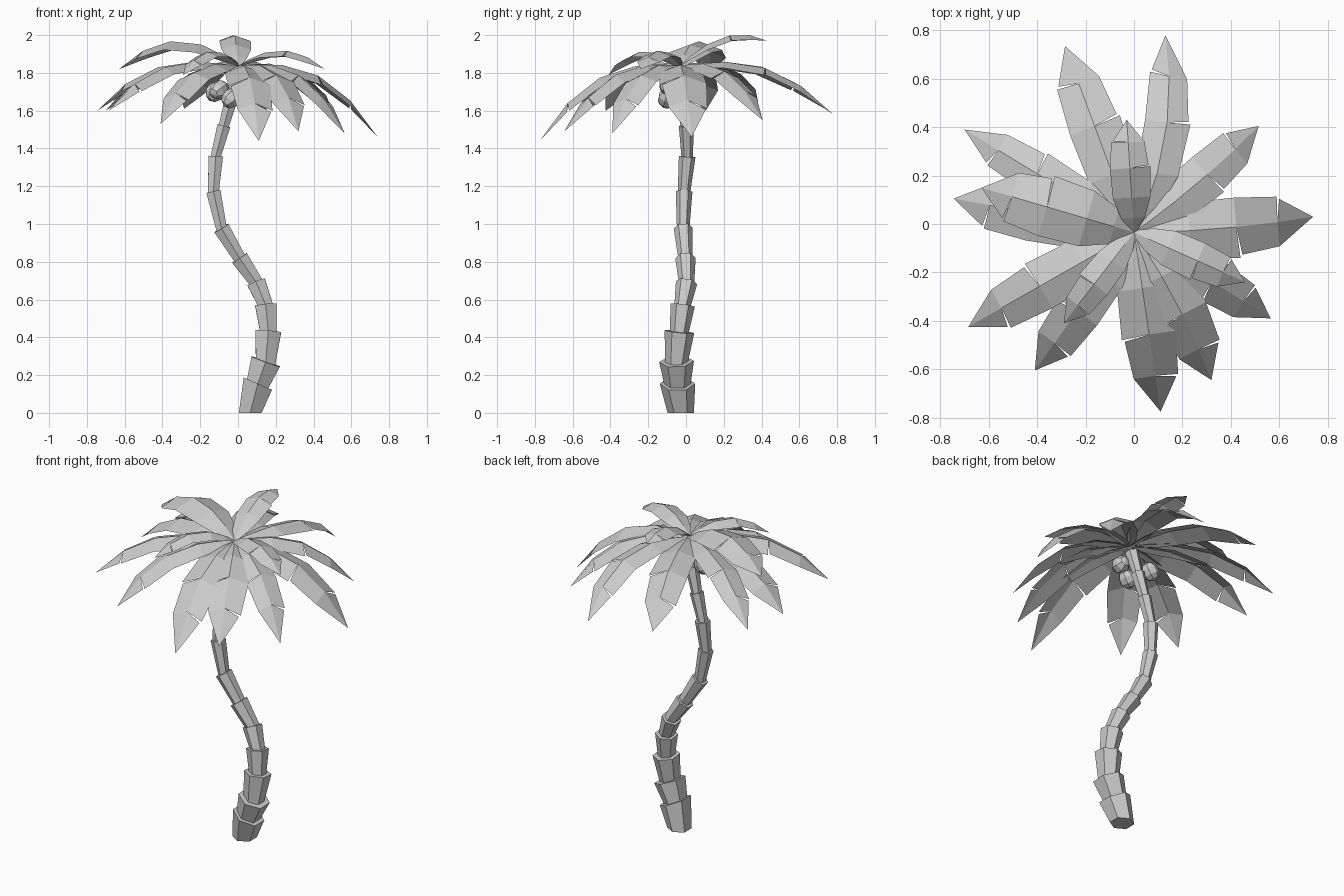
import bpy, bmesh, math
from mathutils import Vector

if "Cube" in bpy.data.objects:
    bpy.data.objects.remove(bpy.data.objects["Cube"])


def finish(name, bm):
    me = bpy.data.meshes.new(name)
    bm.to_mesh(me)
    bm.free()
    ob = bpy.data.objects.new(name, me)
    bpy.context.collection.objects.link(ob)
    return ob


# Trunk: stacked flared hexagonal sections (x, y, z, radius of the top rim)
RINGS = [(.065, -.028, 0, .075), (.105, -.045, .155, .094), (.147, -.05, .272, .092),
         (.16, -.035, .43, .079), (.147, -.018, .57, .065), (.097, .003, .69, .057),
         (.008, -.003, .82, .054), (-.088, -.015, .978, .05), (-.13, -.01, 1.172, .044),
         (-.118, .006, 1.357, .044), (-.075, .002, 1.52, .04), (-.035, -.01, 1.665, .04),
         (-.01, -.03, 1.80, .04)]


def hex_ring(bm, c, d, r):
    side = Vector((0, 1, 0))
    side = (side - d * side.dot(d)).normalized()
    other = side.cross(d)
    out = []
    for i in range(6):
        a = i * math.pi / 3
        p = c + r * (math.cos(a) * side + math.sin(a) * other)
        p.z = max(p.z, 0)
        out.append(bm.verts.new(p))
    return out


bm = bmesh.new()
for k in range(len(RINGS) - 1):
    a, b = Vector(RINGS[k][:3]), Vector(RINGS[k + 1][:3])
    d = (b - a).normalized()
    r = RINGS[k + 1][3]
    low_dir = Vector((0, 0, 1)) if k == 0 else d
    top_dir = Vector((.4, 0, .92)) if k == 0 else d
    low = hex_ring(bm, a - d * (.015 if k else 0), low_dir, r * .74)
    top = hex_ring(bm, b, top_dir, r)
    for i in range(6):
        j = (i + 1) % 6
        bm.faces.new((low[i], low[j], top[j], top[i]))
    bm.faces.new(top)
    bm.faces.new(low[::-1])
bmesh.ops.recalc_face_normals(bm, faces=bm.faces)
finish("trunk", bm)

# Fronds: arched, ridged leaves with slits
# (tip x, y, z, initial rise, half width, sideways bow)
ROOT = Vector((0, -.035, 1.835))
FRONDS = [(.74, .03, 1.46, .08, .122, -.015), (.515, .405, 1.55, .09, .095, -.015),
          (.13, .78, 1.58, .12, .092, -.065), (-.285, .735, 1.61, .12, .108, 0),
          (-.70, .39, 1.60, .12, .09, 0), (-.745, .105, 1.60, .12, .115, 0),
          (-.685, -.425, 1.60, .12, .105, 0), (-.41, -.605, 1.53, .08, .10, 0),
          (.11, -.775, 1.44, .06, .11, 0), (.32, -.645, 1.49, .07, .11, .02),
          (.565, -.39, 1.48, .07, .095, 0), (-.63, .15, 1.82, .52, .125, 0),
          (-.29, -.41, 1.79, .34, .07, 0), (.46, -.24, 1.82, .33, .08, 0),
          (-.03, .43, 1.97, .46, .082, 0)]
T = [0, .13, .31, .57, .80, 1]
W = [.12, .6, .95, 1, .82, 0]


def frond(n, x, y, z, rise, half, bow):
    bm = bmesh.new()
    flat = Vector((x - ROOT.x, y - ROOT.y, 0))
    across = Vector((-flat.y, flat.x, 0)).normalized()
    power = 2.8 if rise < .2 else 2.1

    def mid(t):
        drop = rise - (z - ROOT.z)
        return (ROOT + flat * t + across * bow * 4 * t * (1 - t)
                + Vector((0, 0, rise * t - drop * t ** power)))

    def edge(t, w, s):
        return mid(t) + across * s * half * w - Vector((0, 0, .36 * half * w))

    for s in (1, -1):
        slit = 4 if s > 0 else 3
        for i in range(5):
            g0 = .02 if i == slit else 0
            g1 = .008 if i + 1 == slit else 0
            pts = [mid(T[i]), mid(T[i + 1])]
            if i < 4:
                pts.append(edge(T[i + 1] + g1, W[i + 1] * (1.05 if g1 else 1), s))
            pts.append(edge(T[i] + g0, W[i] * (.95 if g0 else 1), s))
            if s > 0:
                pts.reverse()
            bm.faces.new([bm.verts.new(p) for p in pts])
    bmesh.ops.remove_doubles(bm, verts=bm.verts, dist=.0005)
    bm.normal_update()
    finish("frond_%02d" % (n + 1), bm)


for n, f in enumerate(FRONDS):
    frond(n, *f)

# Coconuts hanging under the crown
for n, p in enumerate([(-.12, .0, 1.70), (-.035, -.10, 1.665), (-.10, -.075, 1.71),
                       (.025, -.085, 1.73)]):
    bm = bmesh.new()
    bmesh.ops.create_uvsphere(bm, u_segments=7, v_segments=5, radius=.052)
    ob = finish("coconut_%d" % (n + 1), bm)
    ob.location = p
    ob.rotation_euler = (.5 * n, .6, n)
    ob.scale = (1, 1, 1.1)
